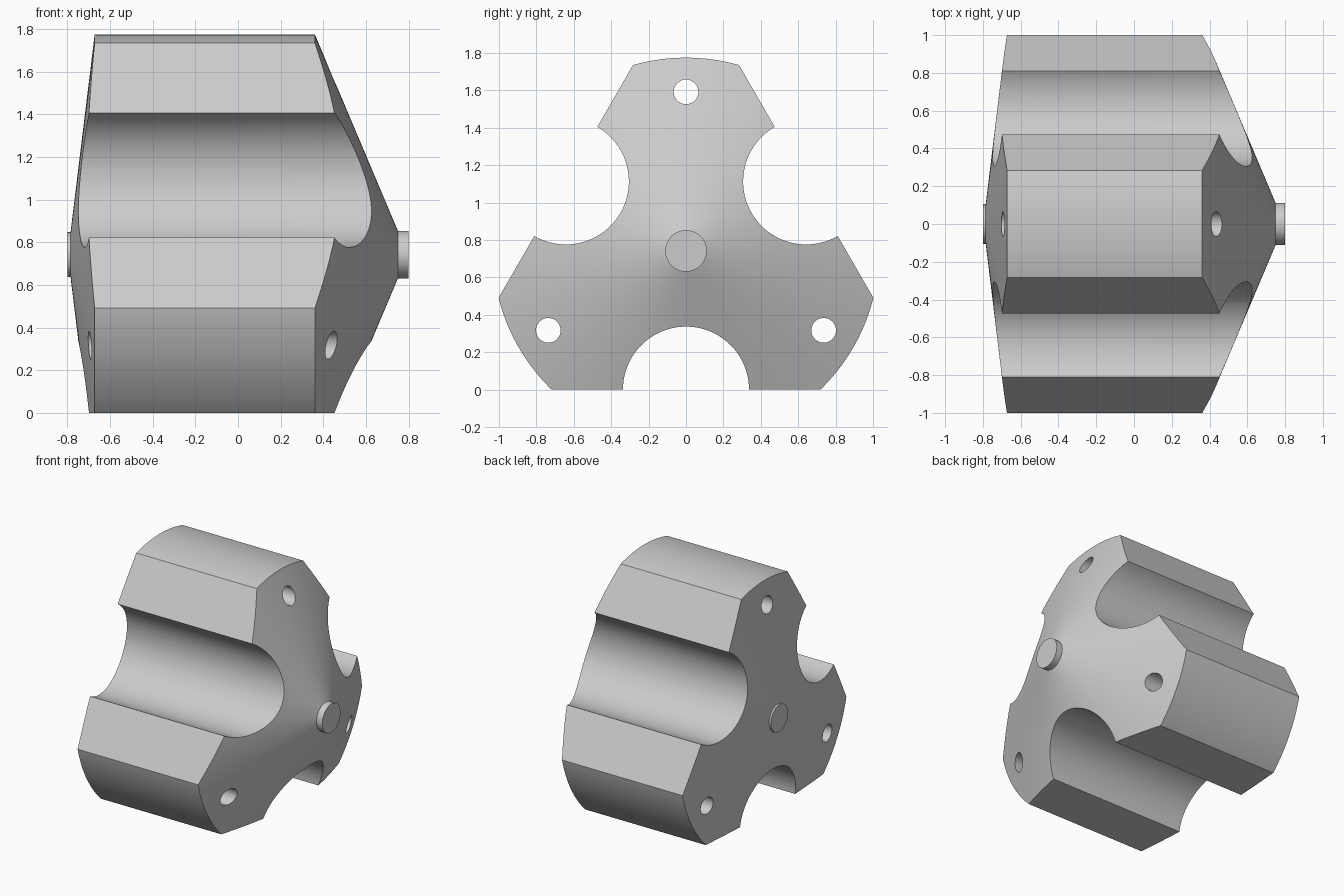
import bpy, bmesh, math

AXIS_Z = 0.742      # height of the turning axis, also distance to the flats
OUTER = 1.033       # radius of the turned body
GROOVE = 0.337      # radius of the three scallops
HOLE, HOLE_AT = 0.066, 0.85

if "Cube" in bpy.data.objects:
    bpy.data.objects.remove(bpy.data.objects["Cube"], do_unlink=True)

metal = bpy.data.materials.new("light_grey_metal")
metal.use_nodes = True
colour = (0.6, 0.6, 0.6, 1)
metal.diffuse_color = colour
metal.node_tree.nodes["Principled BSDF"].inputs["Base Color"].default_value = colour


def loft(name, sections):
    """Closed solid through (x, outline) sections; outlines run anticlockwise in y, z."""
    bm = bmesh.new()
    rings = [[bm.verts.new((x, y, z + AXIS_Z)) for y, z in outline]
             for x, outline in sections]
    for near, far in zip(rings, rings[1:]):
        for i in range(len(near)):
            bm.faces.new((near[i - 1], near[i], far[i], far[i - 1]))
    bm.faces.new(rings[0][::-1])
    bm.faces.new(rings[-1])
    mesh = bpy.data.meshes.new(name)
    bm.to_mesh(mesh)
    bm.free()
    mesh.materials.append(metal)
    obj = bpy.data.objects.new(name, mesh)
    bpy.context.collection.objects.link(obj)
    return obj


def circle(radius, count, cy=0, cz=0):
    angles = [math.tau * i / count for i in range(count)]
    return [(cy + radius * math.cos(a), cz + radius * math.sin(a)) for a in angles]


def turned(points, angle):
    c, s = math.cos(angle), math.sin(angle)
    return [(y * c - z * s, y * s + z * c) for y, z in points]


def combine(body, tool, operation):
    tool.hide_render = True
    mod = body.modifiers.new("combine", "BOOLEAN")
    mod.operation, mod.solver, mod.object = operation, "MANIFOLD", tool
    bpy.context.view_layer.objects.active = body
    bpy.ops.object.modifier_apply(modifier=mod.name)
    bpy.data.objects.remove(tool, do_unlink=True)


# Turned body: two cones, a cylindrical rim and a short pin at each end
profile = [(-0.8, 0.105), (-0.785, 0.105), (-0.672, OUTER),
           (0.36, OUTER), (0.75, 0.111), (0.8, 0.111)]
body = loft("three_lobed_body", [(x, circle(r, 144)) for x, r in profile])

# Triangular section with a round scallop in the middle of each side
steps = 40
side = [(GROOVE * math.cos(a), GROOVE * math.sin(a) - AXIS_Z)
        for a in (math.pi * (1 - i / steps) for i in range(steps + 1))]
side.append((AXIS_Z * math.tan(math.pi / 3), -AXIS_Z))
turns = [i * math.tau / 3 for i in range(3)]
section = [p for angle in turns for p in turned(side, angle)]
combine(body, loft("lobe_tool", [(-1, section), (1, section)]), "INTERSECT")

# Pin hole through each lobe
for angle in turns:
    hole = turned(circle(HOLE, 32, cz=HOLE_AT), angle)
    combine(body, loft("hole_tool", [(-1, hole), (1, hole)]), "DIFFERENCE")

# Smooth curved faces, keep the machined edges sharp
bpy.ops.object.select_all(action="DESELECT")
body.select_set(True)
bpy.context.view_layer.objects.active = body
bpy.ops.object.shade_smooth_by_angle(angle=math.radians(20))
